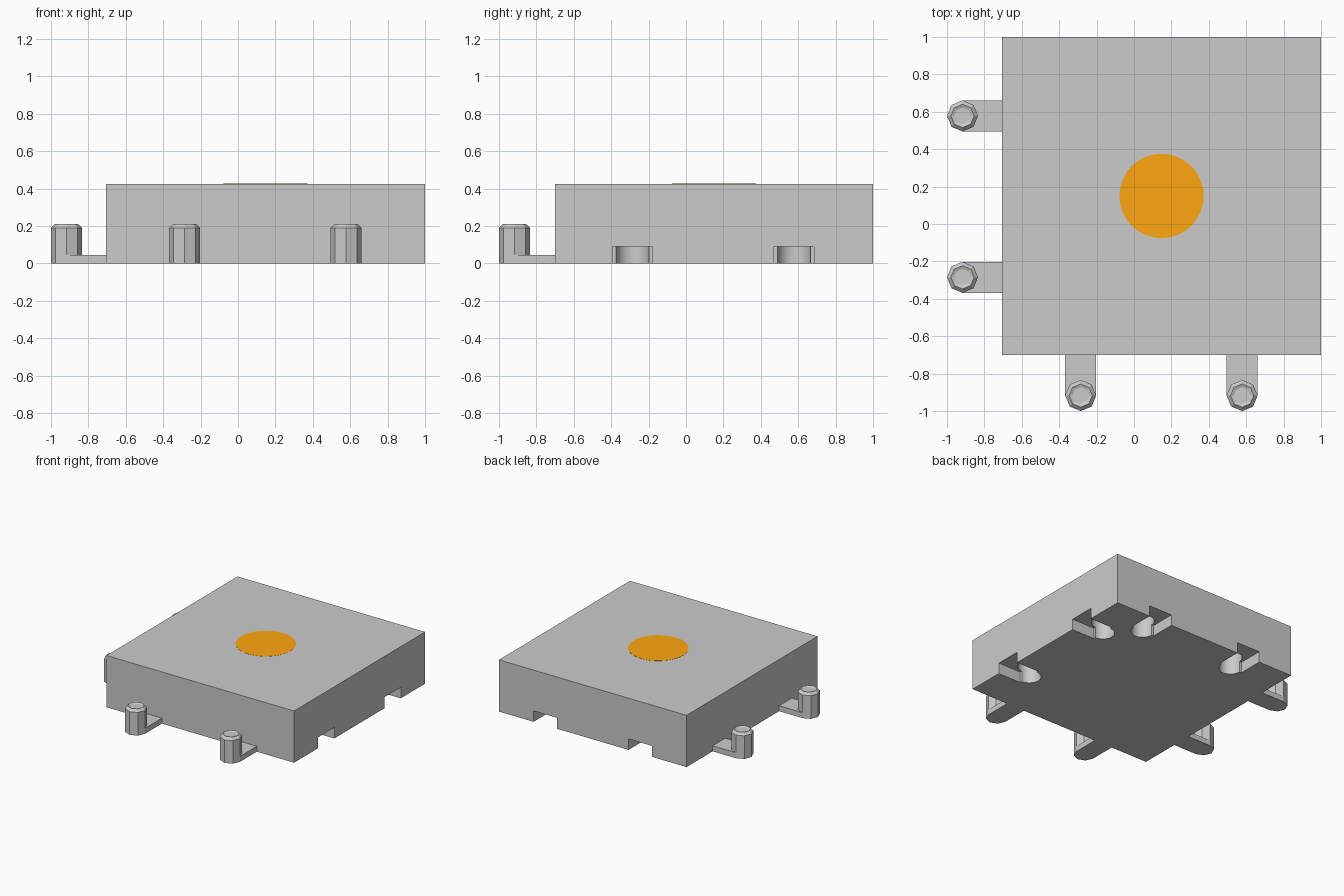
import bpy, bmesh, math

if "Cube" in bpy.data.objects:
    bpy.data.objects.remove(bpy.data.objects["Cube"])

X0, Y0, TOP = -0.705, -0.70, 0.425          # body corner and height
PEG_R, PEG_OUT = 0.083, -0.917              # peg radius, peg centre line
HOLE_R, HOLE_IN = 0.088, 0.79               # socket radius, socket centre line
SPOTS = (-0.285, 0.578)                     # spacing along each edge


def add_object(name, bm):
    bmesh.ops.recalc_face_normals(bm, faces=bm.faces[:])
    mesh = bpy.data.meshes.new(name)
    bm.to_mesh(mesh)
    bm.free()
    ob = bpy.data.objects.new(name, mesh)
    bpy.context.collection.objects.link(ob)
    return ob


def box(name, x0, x1, y0, y1, z0, z1):
    bm = bmesh.new()
    bmesh.ops.create_cube(bm, size=1)
    for v in bm.verts:
        v.co = (x1 if v.co.x > 0 else x0, y1 if v.co.y > 0 else y0,
                z1 if v.co.z > 0 else z0)
    return add_object(name, bm)


def lathe(name, x, y, rings, sides):
    """Stack of (radius, z) rings, closed at both ends."""
    bm = bmesh.new()
    loops = [[bm.verts.new((x + r * math.cos(2 * math.pi * i / sides),
                            y + r * math.sin(2 * math.pi * i / sides), z))
              for i in range(sides)] for r, z in rings]
    for a, b in zip(loops, loops[1:]):
        for i in range(sides):
            j = (i + 1) % sides
            bm.faces.new((a[i], a[j], b[j], b[i]))
    bm.faces.new(loops[0][::-1])
    bm.faces.new(loops[-1])
    return add_object(name, bm)


# Main block
body = box("tile_body", X0, 1, Y0, 1, 0, TOP)

# Socket cutters: open slot at the edge plus a deeper round hole
cutters = []
for s in SPOTS:
    w = 0.107
    cutters += [
        box("slot_cutter", HOLE_IN, 1.1, s - w, s + w, -0.1, 0.09),
        box("slot_cutter", s - w, s + w, HOLE_IN, 1.1, -0.1, 0.09),
        lathe("hole_cutter", HOLE_IN, s, [(HOLE_R, -0.1), (HOLE_R, 0.22)], 32),
        lathe("hole_cutter", s, HOLE_IN, [(HOLE_R, -0.1), (HOLE_R, 0.22)], 32)]
for c in cutters:
    c.hide_render = True
    mod = body.modifiers.new("socket", 'BOOLEAN')
    mod.operation, mod.solver, mod.object = 'DIFFERENCE', 'EXACT', c

# Bake the cuts and drop the cutters
bpy.context.view_layer.update()
baked = bpy.data.meshes.new_from_object(
    body.evaluated_get(bpy.context.evaluated_depsgraph_get()))
body.modifiers.clear()
body.data = baked
for c in cutters:
    bpy.data.objects.remove(c)
bpy.context.view_layer.objects.active = body
body.select_set(True)
bpy.ops.object.shade_smooth_by_angle(angle=math.radians(30))

# Connector arms with eight-sided pegs on the left and front edges
PEG = [(PEG_R, 0), (PEG_R, 0.19), (0.062, 0.21), (0.045, 0.203)]
for n, s in enumerate(SPOTS, 1):
    box(f"left_arm_{n}", PEG_OUT, X0, s - PEG_R, s + PEG_R, 0, 0.045)
    lathe(f"left_peg_{n}", PEG_OUT, s, PEG, 8)
    box(f"front_arm_{n}", s - PEG_R, s + PEG_R, PEG_OUT, Y0, 0, 0.045)
    lathe(f"front_peg_{n}", s, PEG_OUT, PEG, 8)

# Orange spot on the top face
spot = lathe("top_spot", 0.147, 0.15,
             [(0.225, TOP - 0.002), (0.225, TOP + 0.001)], 64)
orange = bpy.data.materials.new("orange")
orange.diffuse_color = (1.0, 0.39, 0.005, 1)
orange.use_nodes = True
orange.node_tree.nodes["Principled BSDF"].inputs["Base Color"].default_value = orange.diffuse_color
spot.data.materials.append(orange)
